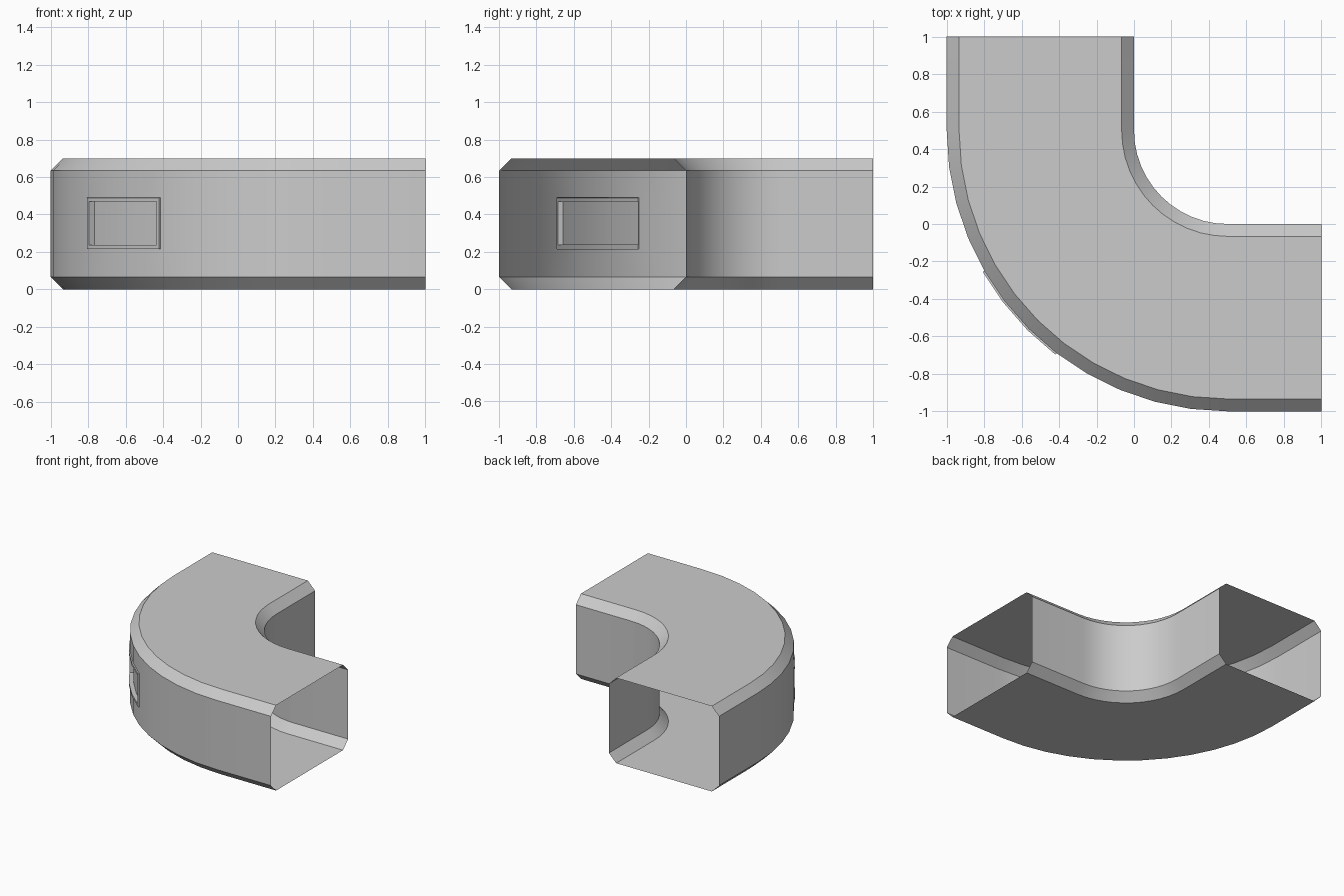
import bpy, bmesh, math
from mathutils import Vector

cube = bpy.data.objects.get("Cube")
if cube:
    bpy.data.objects.remove(cube, do_unlink=True)

# Single grey finish
grey = bpy.data.materials.new("light_grey")
grey.use_nodes = True
colour = (0.6, 0.6, 0.6, 1)
grey.diffuse_color = colour
grey.node_tree.nodes["Principled BSDF"].inputs["Base Color"].default_value = colour

# Bend dimensions
CENTRE = 0.5
R_IN, R_OUT = 0.5, 1.5
HEIGHT, BEVEL = 0.70, 0.066
SEGMENTS = 12
WINDOW_LOW, WINDOW_HIGH = 0.215, 0.49

# Duct cross-section: radius from the bend centre, height
section = [
    (R_OUT - BEVEL, 0), (R_OUT, BEVEL),
    (R_OUT, WINDOW_LOW), (R_OUT, WINDOW_HIGH),
    (R_OUT, HEIGHT - BEVEL), (R_OUT - BEVEL, HEIGHT),
    (R_IN + BEVEL, HEIGHT), (R_IN, HEIGHT - BEVEL),
    (R_IN, BEVEL), (R_IN + BEVEL, 0),
]

# Stations along the duct: straight end, quarter turn, straight end
stations = [(math.pi, Vector((0, 0.5, 0)))]
for i in range(SEGMENTS + 1):
    stations.append((math.pi * (1 + 0.5 * i / SEGMENTS), Vector((0, 0, 0))))
stations.append((math.pi * 1.5, Vector((0.5, 0, 0))))

bm = bmesh.new()
rings = []
for angle, shift in stations:
    ring = []
    for r, z in section:
        point = Vector((CENTRE + r * math.cos(angle), CENTRE + r * math.sin(angle), z))
        ring.append(bm.verts.new(point + shift))
    rings.append(ring)

# Skin the open-ended duct and remember the window faces on the outer wall
window = []
for s, (a, b) in enumerate(zip(rings, rings[1:])):
    for k in range(len(section)):
        n = (k + 1) % len(section)
        face = bm.faces.new((a[k], b[k], b[n], a[n]))
        if k == 2 and 5 <= s <= 7:
            window.append(face)
bm.normal_update()

# Raised frame, then a recessed pane
for thickness, depth in ((0.001, 0.01), (0.02, 0), (0.001, -0.035)):
    bmesh.ops.inset_region(bm, faces=window, thickness=thickness, depth=depth,
                           use_even_offset=True, use_boundary=True)
    bm.normal_update()

mesh = bpy.data.meshes.new("duct_bend")
bm.to_mesh(mesh)
bm.free()
mesh.materials.append(grey)
duct = bpy.data.objects.new("duct_bend", mesh)
bpy.context.collection.objects.link(duct)

# Smooth curve, crisp bevels
bpy.ops.object.select_all(action="DESELECT")
duct.select_set(True)
bpy.context.view_layer.objects.active = duct
bpy.ops.object.shade_smooth_by_angle(angle=math.radians(30))
